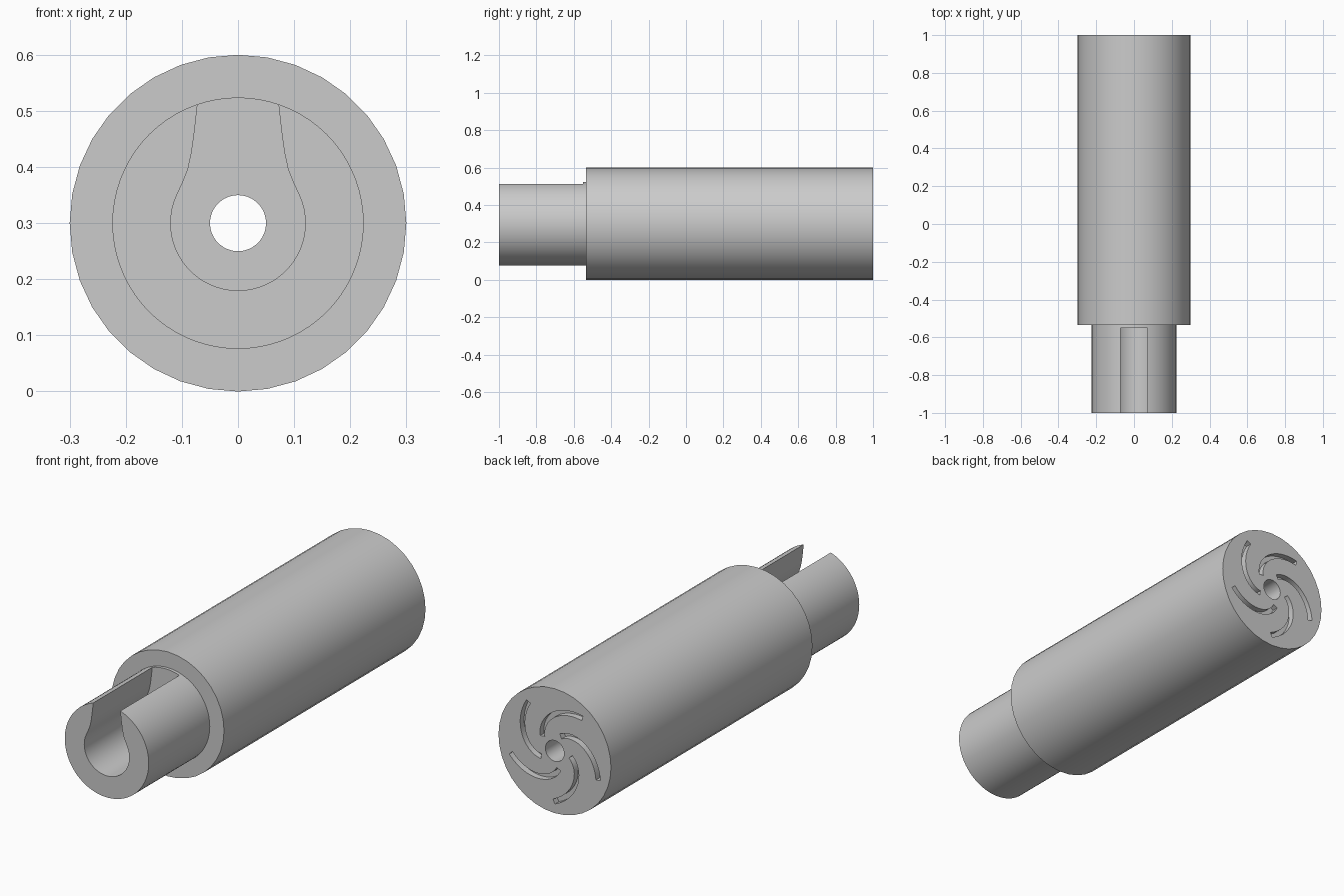
import bpy
import bmesh
from math import sin, cos, radians, pi
from mathutils import Vector

AXIS_Z = 0.3

cube = bpy.data.objects.get("Cube")
if cube:
    bpy.data.objects.remove(cube, do_unlink=True)

grey = bpy.data.materials.new("plain_grey")
grey.use_nodes = True
colour = (0.6, 0.6, 0.6, 1)
grey.diffuse_color = colour
grey.node_tree.nodes["Principled BSDF"].inputs["Base Color"].default_value = colour


def prism(name, outlines, y0, y1):
    """Extrude closed (x, z) outlines, relative to the axis, from y0 to y1."""
    bm = bmesh.new()
    for outline in outlines:
        face = bm.faces.new([bm.verts.new((x, y0, z + AXIS_Z)) for x, z in outline])
        new = bmesh.ops.extrude_face_region(bm, geom=[face])["geom"]
        verts = [v for v in new if isinstance(v, bmesh.types.BMVert)]
        bmesh.ops.translate(bm, verts=verts, vec=(0, y1 - y0, 0))
    bmesh.ops.recalc_face_normals(bm, faces=bm.faces)
    mesh = bpy.data.meshes.new(name)
    bm.to_mesh(mesh)
    bm.free()
    obj = bpy.data.objects.new(name, mesh)
    bpy.context.collection.objects.link(obj)
    mesh.materials.append(grey)
    return obj


def circle(radius, sides):
    return [(radius * sin(2 * pi * i / sides), radius * cos(2 * pi * i / sides))
            for i in range(sides)]


def combine(target, tool, operation):
    """Apply a boolean and drop the tool object."""
    mod = target.modifiers.new("shape", "BOOLEAN")
    mod.operation = operation
    mod.solver = "EXACT"
    mod.object = tool
    bpy.context.view_layer.objects.active = target
    bpy.ops.object.modifier_apply(modifier=mod.name)
    bpy.data.objects.remove(tool, do_unlink=True)


# Wide barrel with a narrower neck at the front
barrel = prism("stepped_barrel", [circle(0.3, 36)], -0.535, 1)
combine(barrel, prism("neck", [circle(0.224, 72)], -1, -0.3), "UNION")

# Keyhole channel, open at the top and front of the neck
side = [(0.12 * cos(radians(a)), 0.12 * sin(radians(a))) for a in range(-90, 25, 6)]
side += [(0.098, 0.074), (0.089, 0.097), (0.083, 0.125), (0.078, 0.16), (0.072, 0.213), (0.071, 0.26)]
keyhole = side + [(-x, z) for x, z in reversed(side[1:])]
combine(barrel, prism("channel", [keyhole], -1.1, -0.55), "DIFFERENCE")

# Bore along the whole axis
combine(barrel, prism("bore", [circle(0.05, 36)], -1.2, 1.2), "DIFFERENCE")


# Five swirling grooves in the rear face
def groove(start, width=0.024, steps=14):
    path = []
    for i in range(steps + 1):
        t = i / steps
        angle = radians(start + 87 * t)
        radius = 0.245 - 0.16 * t
        path.append(Vector((-radius * cos(angle), radius * sin(angle))))
    left, right = [], []
    for i, p in enumerate(path):
        d = (path[min(i + 1, steps)] - path[max(i - 1, 0)]).normalized()
        n = Vector((-d.y, d.x)) * width / 2
        left.append(tuple(p + n))
        right.append(tuple(p - n))
    return left + right[::-1]


grooves = [groove(-19 + 72 * k) for k in range(5)]
combine(barrel, prism("grooves", grooves, 0.97, 1.1), "DIFFERENCE")

# Smooth walls with crisp rims
bpy.ops.object.select_all(action="DESELECT")
barrel.select_set(True)
bpy.context.view_layer.objects.active = barrel
bpy.ops.object.shade_smooth_by_angle(angle=radians(30))
